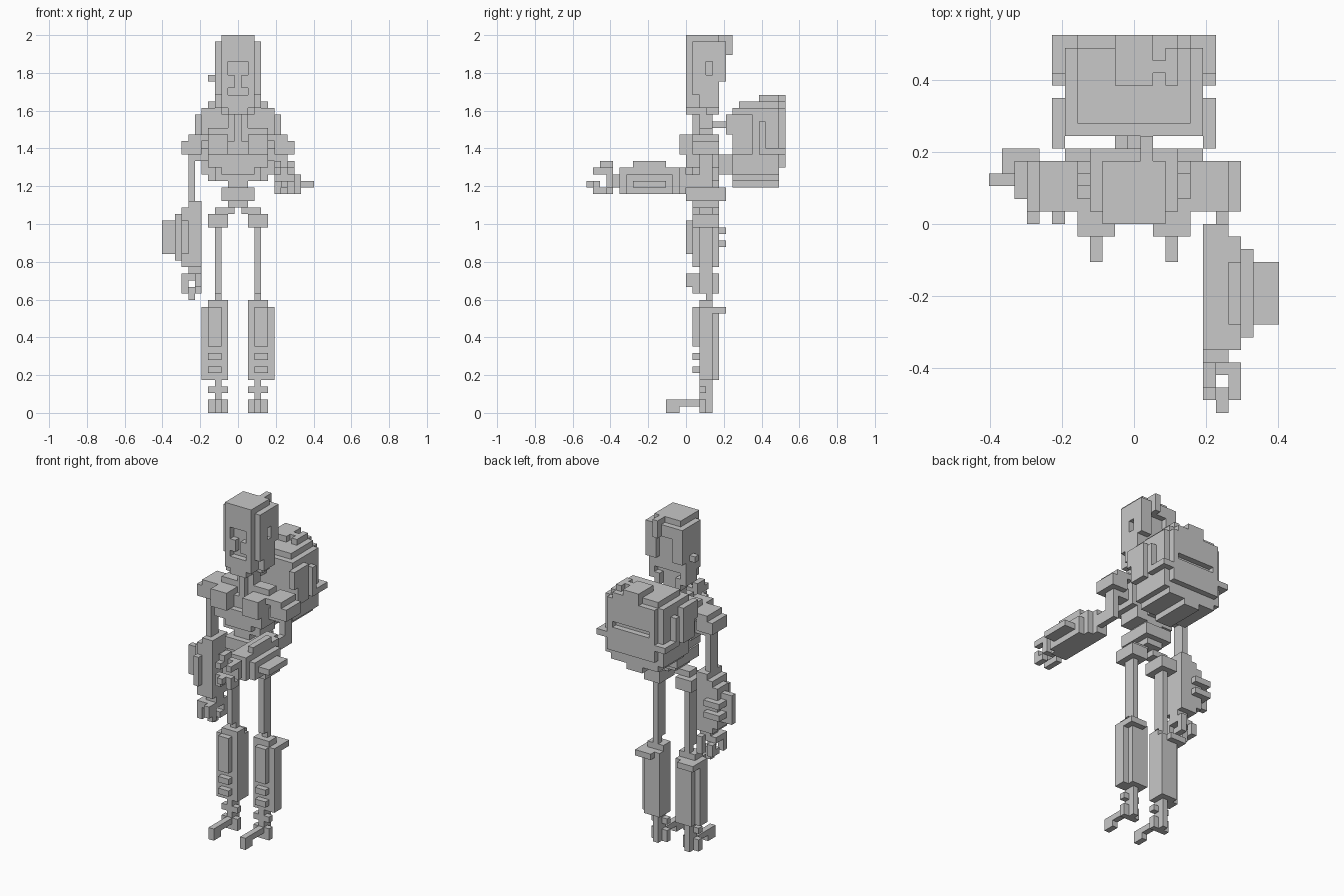
import bpy
import bmesh
from mathutils import Matrix, Vector

old = bpy.data.objects.get("Cube")
if old:
    bpy.data.objects.remove(old, do_unlink=True)

CELL = 2 / 57  # side of one block

grey = bpy.data.materials.new("plain_grey")
grey.use_nodes = True
grey.diffuse_color = (0.58, 0.58, 0.58, 1)
shader = grey.node_tree.nodes["Principled BSDF"]
shader.inputs["Base Color"].default_value = grey.diffuse_color


def part(name, *boxes, remap=None, mirror=False):
    """One object made of boxes: (columns across), (depth), (height) in blocks.
    Columns are inclusive and centred on zero."""
    bm = bmesh.new()
    for across, depth, height in boxes:
        low = Vector((across[0] - 0.5, depth[0], height[0]))
        high = Vector((across[1] + 0.5, depth[1], height[1]))
        if remap:
            low, high = remap(low), remap(high)
        size = Vector([abs(h - l) for l, h in zip(low, high)])
        sides = (1, -1) if mirror else (1,)
        for side in sides:
            middle = (low + high) / 2
            middle.x *= side
            place = Matrix.Translation(middle * CELL)
            scale = Matrix.Diagonal((*(size * CELL), 1))
            bmesh.ops.create_cube(bm, size=1, matrix=place @ scale)
    mesh = bpy.data.meshes.new(name)
    bm.to_mesh(mesh)
    bm.free()
    mesh.materials.append(grey)
    item = bpy.data.objects.new(name, mesh)
    bpy.context.collection.objects.link(item)
    return item


# Head with recessed face, side panels and rear hook
part("head_core", ((-2, 2), (1, 5), (48, 57)))
part("face_plate", ((-2, 2), (0, 1), (53, 57)))
part("face_cheeks",
     ((2, 2), (0, 1), (47, 53)),
     ((1, 1), (0, 1), (49, 51)), mirror=True)
part("left_head_panel",
     ((3, 3), (1, 3), (48, 56)),
     ((3, 3), (4, 5), (48, 56)),
     ((3, 3), (3, 4), (53, 56)),
     ((3, 3), (3, 4), (48, 51)))
part("right_head_panel",
     ((-3, -3), (1, 5), (48, 56)),
     ((-4, -4), (3, 4), (50, 51)))
part("head_back",
     ((-3, -2), (5, 6), (50, 56)),
     ((2, 3), (5, 6), (50, 56)),
     ((-1, 1), (5, 6), (54, 56)))
part("head_hook",
     ((1, 1), (4, 7), (56, 57)),
     ((1, 1), (6, 7), (54, 57)))
part("jaw",
     ((-2, 2), (0, 4), (46, 48)),
     ((-1, 1), (0, 4), (45, 46)))
part("jaw_hinges",
     ((3, 3), (2, 5), (46, 48)),
     ((2, 2), (3, 5), (45, 47)), mirror=True)

# Neck, chest and waist
part("neck",
     ((-1, 1), (2, 4), (41, 46)),
     ((0, 0), (1, 2), (41, 46)),
     ((0, 0), (4, 8), (43, 44)))
part("collar", ((-4, 4), (2, 4), (41, 43)))
part("chest",
     ((-4, 4), (1, 5), (37, 41)),
     ((-2, 2), (0, 1), (36, 39)),
     ((-3, 3), (1, 5), (35, 37)),
     ((-1, 1), (5, 8), (36, 39)))
part("chest_plates",
     ((2, 4), (-1, 2), (39, 42)),
     ((3, 4), (0, 1), (37, 39)), mirror=True)
part("waist", ((-1, 1), (1, 5), (31, 35)))
part("pelvis", ((-2, 2), (0, 6), (32, 34)))

# Backpack, stepped at top, sides and base
part("pack_body",
     ((-5, 5), (7, 14), (37, 46)),
     ((-4, 4), (8, 14), (46, 47)))
part("pack_sides",
     ((6, 6), (6, 10), (42, 45)),
     ((6, 6), (7, 10), (39, 42)),
     ((6, 6), (11, 12), (40, 44)), mirror=True)
part("pack_back_panel",
     ((-4, 4), (14, 15), (42, 46)),
     ((-4, 4), (14, 15), (37, 41)),
     ((-4, -4), (14, 15), (41, 42)),
     ((4, 4), (14, 15), (41, 42)))
part("pack_top",
     ((-1, 1), (11, 15), (46, 48)),
     ((2, 2), (12, 13), (47, 48)),
     ((3, 3), (11, 14), (47, 48)),
     ((2, 3), (14, 15), (46, 47)))
part("pack_base",
     ((-5, 5), (7, 14), (36, 37)),
     ((-4, 4), (7, 14), (35, 36)),
     ((-1, 1), (7, 14), (34, 35)))
part("pack_flange", ((-6, 6), (11, 15), (39, 40)))

# Shoulders
part("shoulders",
     ((6, 8), (1, 5), (39, 41)),
     ((5, 7), (1, 5), (41, 42)),
     ((5, 6), (2, 4), (38, 40)), mirror=True)


# Arms: one design, hanging on the right, turned forward on the left
def hanging(p):
    return Vector((-p.x, p.y, p.z))


def forward(p):
    return Vector((p.x, p.z - 32, 38 - p.y))


for side, remap in (("right", hanging), ("left", forward)):
    part(side + "_forearm",
         ((6, 7), (1, 5), (22, 32)),
         ((8, 8), (1, 5), (22, 31)),
         ((8, 8), (0, 1), (24, 29)),
         ((9, 9), (2, 5), (23, 30)),
         ((10, 11), (3, 4), (24, 29)), remap=remap)
    part(side + "_hand",
         ((6, 7), (2, 4), (21, 22)),
         ((6, 8), (1, 4), (20, 21)),
         ((6, 6), (0, 1), (19, 21)), remap=remap)
    part(side + "_fingers",
         ((8, 8), (1, 2), (18, 21)),
         ((6, 6), (1, 2), (18, 20)),
         ((6, 6), (4, 5), (18, 21)),
         ((8, 8), (4, 5), (18, 20)),
         ((6, 8), (3, 4), (18, 19)),
         ((7, 7), (3, 4), (17, 19)), remap=remap)

part("right_upper_arm", ((-7, -7), (2, 4), (31, 40)))
part("left_upper_arm",
     ((7, 7), (2, 4), (34, 40)),
     ((7, 7), (0, 4), (34, 36)))
part("right_forearm_ridges",
     ((-10, -8), (4, 6), (27, 28)),
     ((-10, -8), (4, 6), (25, 26)))

# Legs
part("hips",
     ((1, 3), (2, 4), (30, 31)),
     ((2, 4), (1, 5), (28, 30)), mirror=True)
part("thighs",
     ((3, 3), (2, 4), (18, 30)),
     ((3, 3), (3, 4), (16, 18)), mirror=True)
part("shins",
     ((2, 4), (2, 4), (5, 17)),
     ((3, 4), (1, 2), (10, 16)),
     ((5, 5), (2, 4), (5, 16)),
     ((2, 4), (4, 5), (5, 16)),
     ((3, 4), (1, 2), (8, 9)),
     ((3, 4), (1, 2), (6, 7)), mirror=True)
part("knee_tabs", ((3, 5), (3, 6), (15, 16)), mirror=True)
part("ankles",
     ((3, 3), (2, 4), (2, 5)),
     ((2, 4), (2, 3), (3, 4)), mirror=True)
part("feet",
     ((3, 3), (-3, 4), (1, 2)),
     ((3, 3), (-3, -1), (0, 1)),
     ((2, 4), (2, 3), (0, 2)),
     ((3, 3), (2, 4), (0, 1)), mirror=True)
